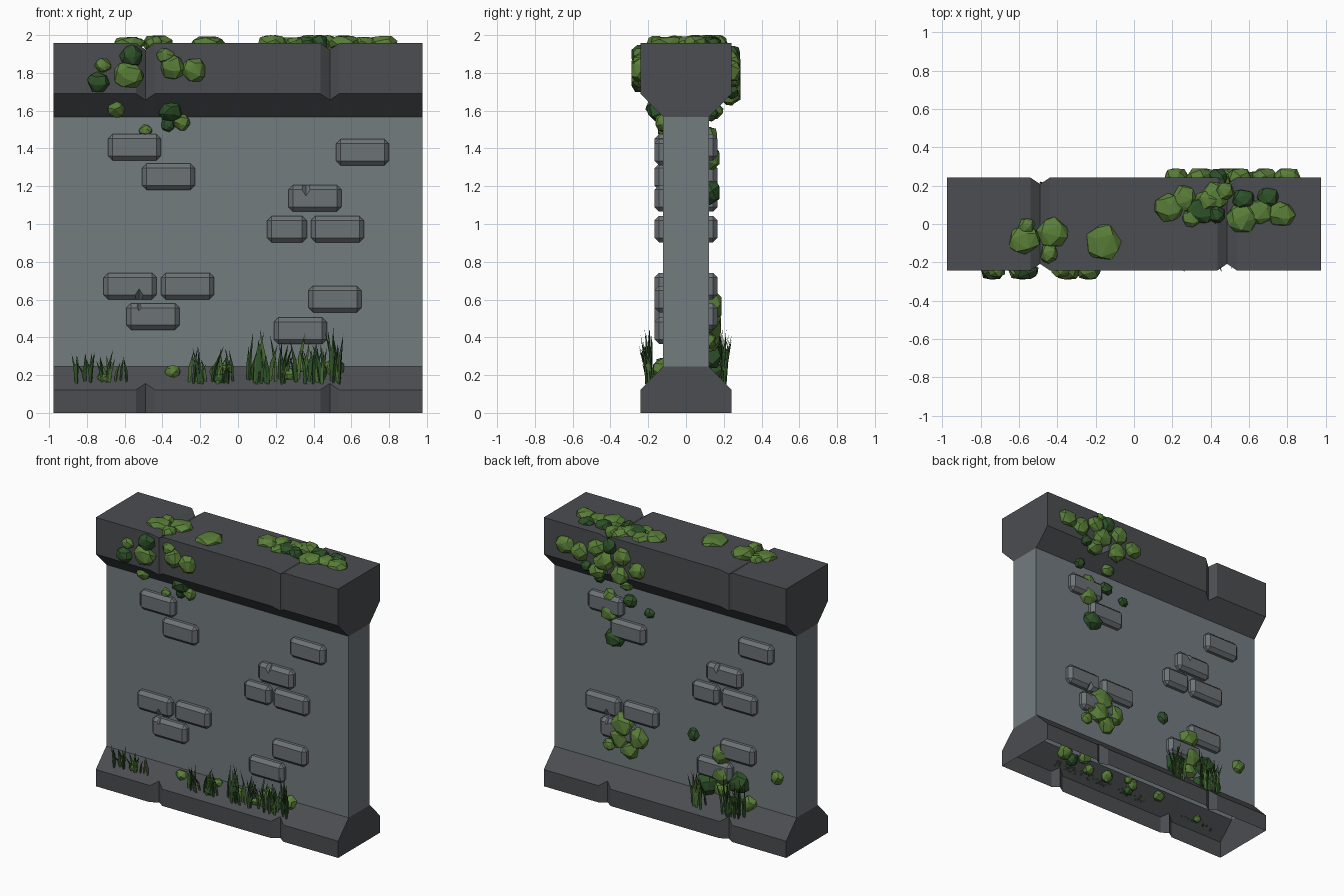
import bpy, bmesh, math, random
from mathutils import Vector, Matrix

if "Cube" in bpy.data.objects:
    bpy.data.objects.remove(bpy.data.objects["Cube"])

random.seed(4)
HX, HY, WY, INSET = 0.976, 0.242, 0.121, 0.034
Z_BASE, Z_WALL, Z_LIP, Z_CAP, Z_TOP = 0.122, 0.246, 1.69, 1.567, 1.957


def material(name, rgb):
    m = bpy.data.materials.new(name)
    m.diffuse_color = (*rgb, 1)
    m.use_nodes = True
    m.node_tree.nodes["Principled BSDF"].inputs["Base Color"].default_value = m.diffuse_color
    return m


DARK = material("dark stone", (0.070, 0.075, 0.082))
WALL = material("wall stone", (0.170, 0.200, 0.213))
BRICK = material("brick stone", (0.150, 0.168, 0.180))
MOSS = material("light moss", (0.100, 0.210, 0.040))
DEEP = material("dark moss", (0.027, 0.082, 0.022))
GRASS = material("grass green", (0.070, 0.150, 0.030))


def finish(name, bm, *mats):
    me = bpy.data.meshes.new(name)
    bm.to_mesh(me)
    bm.free()
    for m in mats:
        me.materials.append(m)
    ob = bpy.data.objects.new(name, me)
    bpy.context.collection.objects.link(ob)
    return ob


def loft(name, strips, inset_strips, mat):
    """Sweep open (y, z) strips along x, pinching to the inset strips at two grooves."""
    bm = bmesh.new()
    stations = [(-HX, 0)]
    if inset_strips:
        for g in (-0.49, 0.486):
            stations += [(g - 0.05, 0), (g, 1), (g + 0.05, 0)]
    stations.append((HX, 0))
    ends = [[], []]
    for k, strip in enumerate(strips):
        rows = []
        for x, pinched in stations:
            pts = inset_strips[k] if pinched else strip
            rows.append([bm.verts.new((x, y, z)) for y, z in pts])
        for a, b in zip(rows, rows[1:]):
            for i in range(len(strip) - 1):
                bm.faces.new((a[i], b[i], b[i + 1], a[i + 1]))
        ends[0] += rows[0]
        ends[1] += rows[-1]
    for loop in ends:
        bm.faces.new(loop)
    bmesh.ops.recalc_face_normals(bm, faces=bm.faces)
    return finish(name, bm, mat)


def both(pts):
    """Front strip upward, then back strip downward."""
    return [[(-y, z) for y, z in pts], [(y, z) for y, z in reversed(pts)]]


# Stone body: hollow base, wall and coping, open underneath
D = HY - INSET
loft("base", both([(HY, 0), (HY, Z_BASE), (WY, Z_WALL)]),
     both([(D, 0), (D, Z_BASE + INSET), (WY, Z_WALL)]), DARK)
loft("wall", both([(WY, Z_WALL), (WY, Z_CAP)]), None, WALL)
cap = both([(WY, Z_CAP), (HY, Z_LIP), (HY, Z_TOP)])
cap_in = both([(WY, Z_CAP), (D, Z_LIP - INSET), (D, Z_TOP - INSET)])
loft("coping", [cap[0] + cap[1]], [cap_in[0] + cap_in[1]], DARK)

# Raised bricks: x, z, width
bricks = [(-0.548, 1.406, .28), (-0.368, 1.25, .28), (0.659, 1.38, .28), (0.407, 1.136, .28),
          (0.259, 0.973, .21), (0.526, 0.973, .28), (-0.571, 0.671, .28), (-0.267, 0.671, .28),
          (-0.45, 0.51, .28), (0.513, 0.602, .28), (0.33, 0.435, .28)]
bm = bmesh.new()
for x, z, w in bricks:
    bmesh.ops.create_cube(bm, size=1, matrix=Matrix.Translation((x, -0.122, z))
                          @ Matrix.Diagonal((w, 0.09, 0.14, 1)))
bmesh.ops.bevel(bm, geom=bm.edges[:], offset=0.024, segments=1, affect='EDGES')
front = finish("front_bricks", bm, BRICK)

# Chipped notches in two bricks
bm = bmesh.new()
for x, z in ((0.36, 1.208), (-0.524, 0.598)):
    bmesh.ops.create_uvsphere(bm, u_segments=4, v_segments=2, radius=1,
                              matrix=Matrix.Translation((x, -0.168, z))
                              @ Matrix.Diagonal((0.04, 0.045, 0.06, 1)))
cutter = finish("chip_cutter", bm, BRICK)
cutter.hide_render = True
mod = front.modifiers.new("chips", 'BOOLEAN')
mod.operation, mod.object, mod.solver = 'DIFFERENCE', cutter, 'EXACT'
bpy.context.view_layer.objects.active = front
bpy.ops.object.modifier_apply(modifier=mod.name)
bpy.data.objects.remove(cutter)
back = front.copy()
back.name = "back_bricks"
back.rotation_euler.z = math.pi
bpy.context.collection.objects.link(back)


def surface(z, side):
    """Point depth and outward normal of the front (-1) or back (+1) at height z."""
    s = math.sqrt(0.5)
    if z > Z_LIP or z < Z_BASE:
        return side * HY, Vector((0, side, 0))
    if z > Z_CAP:
        return side * (WY + (z - Z_CAP) * 0.98), Vector((0, side * s, -s))
    if z < Z_WALL:
        return side * (WY + (Z_WALL - z) * 0.98), Vector((0, side * s, s))
    return side * WY, Vector((0, side, 0))


def clump(target, centre, n, r, thick, index):
    """Flattened, faceted cushion of moss lying on a surface."""
    t = Vector((1, 0, 0)).cross(n)
    ru, rt, spin = r * random.uniform(.95, 1.12), r * random.uniform(.9, 1.08), random.random() * 6
    bm = bmesh.new()
    count = 20
    for i in range(count):
        h = 1 - 2 * (i + .5) / count
        a = i * 2.39996 + spin + random.uniform(-.25, .25)
        q = math.sqrt(1 - h * h)
        h = max(-1, min(1, h * 1.3))
        bm.verts.new(centre + Vector((ru * q * math.cos(a), 0, 0))
                     + t * rt * q * math.sin(a) + n * thick * h)
    hull = bmesh.ops.convex_hull(bm, input=bm.verts[:])
    spare = {v for v in hull["geom_interior"] + hull["geom_unused"]
             if isinstance(v, bmesh.types.BMVert)}
    bmesh.ops.delete(bm, geom=list(spare), context='VERTS')
    bmesh.ops.dissolve_limit(bm, angle_limit=math.radians(9), verts=bm.verts[:], edges=bm.edges[:])
    bmesh.ops.recalc_face_normals(bm, faces=bm.faces)
    for f in bm.faces:
        f.material_index = index
    me = bpy.data.meshes.new("clump")
    bm.to_mesh(me)
    bm.free()
    target.from_mesh(me)
    bpy.data.meshes.remove(me)


# Moss on the two faces: x, z, radius, dark
front_moss = [(-.58, 1.79, .085, 0), (-.565, 1.89, .058, 1), (-.715, 1.84, .043, 0),
              (-.74, 1.75, .06, 1), (-.345, 1.83, .066, 0), (-.233, 1.815, .066, 0),
              (-.385, 1.89, .045, 0), (-.645, 1.61, .05, 0), (-.355, 1.60, .062, 1),
              (-.30, 1.54, .05, 0), (-.37, 1.53, .042, 1), (-.49, 1.495, .035, 0),
              (-.345, .215, .042, 0), (-.11, .215, .04, 0), (-.10, .18, .036, 1),
              (-.715, .185, .03, 0), (-.06, .23, .03, 0), (.11, .205, .045, 0),
              (.34, .25, .05, 0), (.51, .235, .055, 0), (.43, .215, .045, 1), (.27, .2, .04, 0)]
back_moss = [(.80, 1.81, .07, 0), (.68, 1.79, .065, 0), (.55, 1.85, .07, 0), (.49, 1.77, .075, 0),
             (.55, 1.68, .06, 0), (.34, 1.84, .07, 0), (.36, 1.70, .07, 0), (.22, 1.77, .068, 0),
             (.44, 1.89, .055, 1), (.63, 1.70, .04, 1), (.60, 1.58, .04, 1), (.37, 1.60, .05, 0),
             (.52, 1.46, .055, 0), (.52, 1.35, .07, 0), (.48, 1.17, .07, 1), (.36, 1.47, .05, 1),
             (.205, 1.42, .037, 1)]
back_low_moss = [(.41, .56, .095, 0), (.43, .46, .08, 0), (.29, .49, .075, 0), (.36, .39, .07, 0),
                 (.53, .38, .045, 0), (.50, .47, .05, 0), (-.38, .55, .075, 0), (-.39, .41, .075, 0),
                 (-.38, .30, .06, 0), (-.52, .38, .08, 1), (-.26, .31, .08, 1), (-.60, .25, .06, 0),
                 (-.47, .22, .06, 1), (-.15, .635, .045, 1), (-.823, .50, .05, 0)]
bm = bmesh.new()
for side, group in ((-1, front_moss), (1, back_moss), (1, back_low_moss)):
    for x, z, r, dark in group:
        y, n = surface(z, side)
        clump(bm, Vector((x, y, z)), n, r, min(r * .8, .047 if z > 1.55 else .068), dark)
finish("face_moss", bm, MOSS, DEEP)

# Moss on top: x, y, radius, dark
top_moss = [(-.575, -.085, .08, 0), (-.425, -.045, .088, 0), (-.56, -.01, .046, 0),
            (-.445, -.155, .05, 0), (-.16, -.097, .098, 0), (.18, .085, .075, 0),
            (.26, .135, .068, 0), (.35, .075, .08, 1), (.42, .145, .075, 0), (.43, .05, .05, 1),
            (.565, .03, .08, 0), (.57, .13, .06, 1), (.66, .065, .075, 0), (.70, .14, .055, 1),
            (.77, .05, .07, 0), (.30, .03, .05, 0), (.47, .17, .055, 0)]
bm = bmesh.new()
for x, y, r, dark in top_moss:
    clump(bm, Vector((x, y, Z_TOP)), Vector((0, 0, 1)), r, random.uniform(.03, .043), dark)
clump(bm, Vector((.38, .12, Z_TOP)), Vector((0, 0, 1)), .06, .043, 0)
finish("top_moss", bm, MOSS, DEEP)


def blade(bm, x, y, z, height, side):
    """Three-sided tapering blade that bends outward."""
    bend = Vector((random.uniform(-.05, .05), side * random.uniform(-.01, .045), 0))
    w, turn = random.uniform(.008, .012), random.random() * 6
    rings = []
    for f, k in ((0, .8), (.5, 1)):
        c = Vector((x, y, z + f * height)) + bend * f * f
        rings.append([bm.verts.new(c + Vector((w * k * math.cos(turn + j * 2.094),
                                               w * k * .6 * math.sin(turn + j * 2.094), 0)))
                      for j in range(3)])
    tip = bm.verts.new(Vector((x, y, z + height)) + bend)
    index = int(random.random() < .4)
    for j in range(3):
        k = (j + 1) % 3
        for f in ((rings[0][j], rings[0][k], rings[1][k], rings[1][j]),
                  (rings[1][j], rings[1][k], tip)):
            bm.faces.new(f).material_index = index


# Grass tufts along the base: x, spread, tallest blade, count, side
bm = bmesh.new()
for x, spread, tall, count, side in (
        (-.82, .045, .19, 8, -1), (-.66, .07, .20, 10, -1), (-.22, .07, .21, 10, -1),
        (-.08, .06, .19, 9, -1), (.12, .07, .29, 14, -1), (.26, .07, .25, 14, -1),
        (.37, .06, .28, 12, -1), (.48, .06, .29, 14, -1),
        (-.24, .06, .29, 16, 1), (-.52, .09, .28, 22, 1)):
    for i in range(count):
        z = random.uniform(.15, .18)
        blade(bm, x + random.uniform(-spread, spread), surface(z + .005, side)[0], z,
              tall * random.uniform(.5, 1), side)
finish("grass", bm, DEEP, GRASS)
